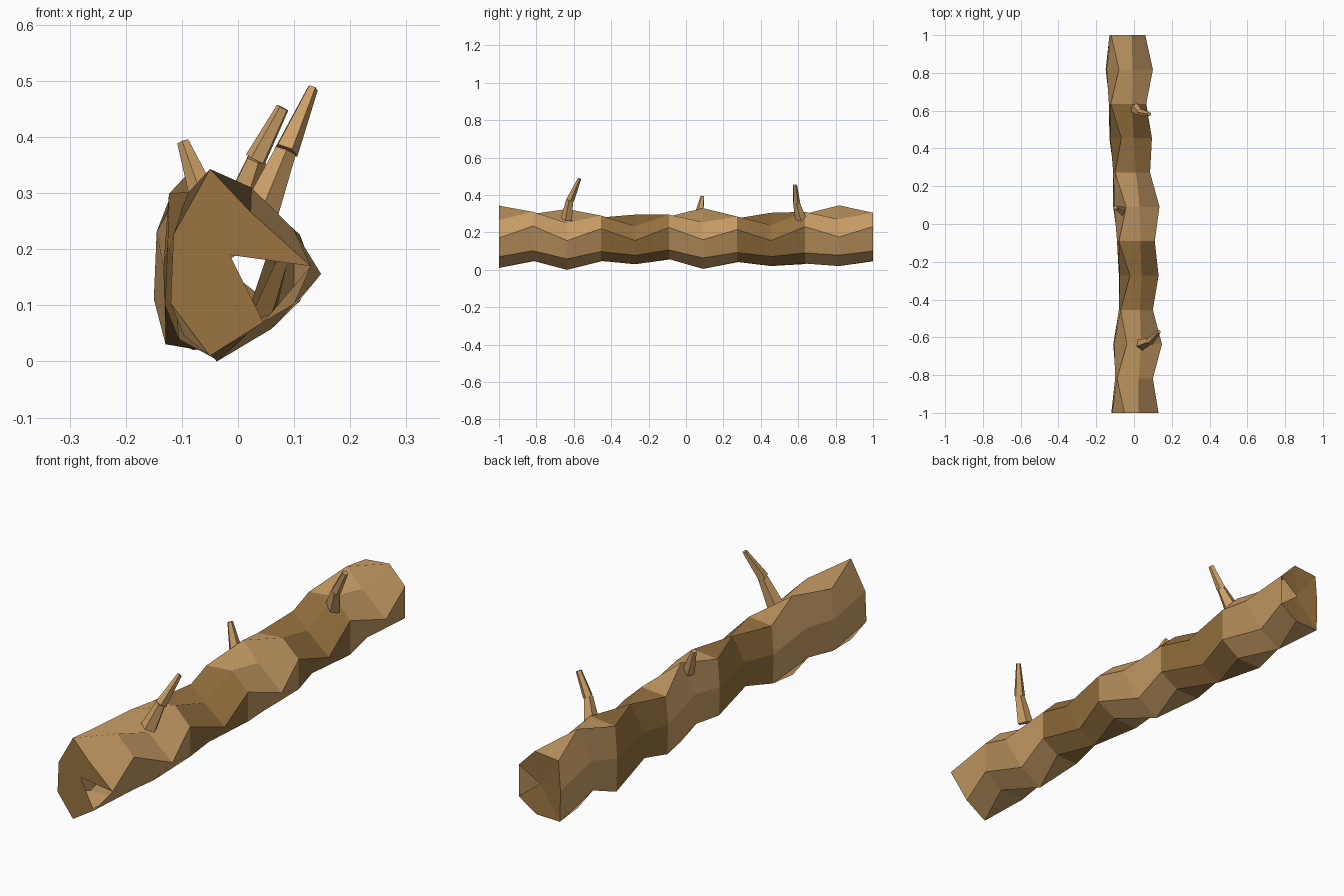
import bpy, bmesh
from mathutils import Vector

cube = bpy.data.objects.get("Cube")
if cube:
    bpy.data.objects.remove(cube)


def material(name, colour):
    m = bpy.data.materials.new(name)
    m.use_nodes = True
    m.diffuse_color = (*colour, 1)
    m.node_tree.nodes["Principled BSDF"].inputs["Base Color"].default_value = (*colour, 1)
    return m


LIGHT = material("light_bark", (0.60, 0.35, 0.135))
DARK = material("dark_bark", (0.32, 0.175, 0.052))


def finish(bm, name, mats):
    me = bpy.data.meshes.new(name)
    bm.to_mesh(me)
    bm.free()
    for m in mats:
        me.materials.append(m)
    ob = bpy.data.objects.new(name, me)
    bpy.context.collection.objects.link(ob)
    return ob


# Seven-sided cross-sections as fractions of each ring's bounds
EVEN = [(1, .48), (.57, .77), (.28, 1), (.02, .65), (0, .28), (.28, 0), (.66, .18)]
ODD = [(1, .72), (.62, 1), (.05, .96), (0, .5), (.02, .02), (.58, .03), (1, .23)]

# Ring bounds from front to back: left x, right x, bottom z, top z
RINGS = [
    (-.12, .13, .01, .343), (-.10, .10, .04, .31), (-.11, .148, .0, .325),
    (-.08, .10, .04, .29), (-.08, .13, .03, .295), (-.09, .11, .05, .295),
    (-.11, .135, .005, .33), (-.11, .085, .035, .285), (-.13, .095, .02, .305),
    (-.133, .065, .025, .31), (-.15, .10, .02, .345), (-.13, .06, .04, .305),
]

# Trunk: alternately twisted rings with broad bark bands
bm = bmesh.new()
rings = []
for i, (x0, x1, z0, z1) in enumerate(RINGS):
    y = -1 + 2 * i / (len(RINGS) - 1)
    rings.append([bm.verts.new((x0 + u * (x1 - x0), y, z0 + v * (z1 - z0)))
                  for u, v in (ODD if i % 2 else EVEN)])
for i, (a, b) in enumerate(zip(rings, rings[1:])):
    for j in range(7):
        k = (j + 1) % 7
        f = bm.faces.new((a[k], a[j], b[j], b[k]))
        f.material_index = 1 if i in (3, 4, 7, 8) else 0

# End caps: fans with one wedge broken away on the left side
for ring, centre, flip in ((rings[0], (-.015, -1, .19), False),
                           (rings[-1], (-.03, .99, .172), True)):
    c = bm.verts.new(centre)
    for j in range(6):
        tri = (c, ring[j], ring[j + 1])
        f = bm.faces.new(tri[::-1] if flip else tri)
        f.material_index = 1
bmesh.ops.recalc_face_normals(bm, faces=bm.faces)
finish(bm, "trunk", [LIGHT, DARK])


# Twigs: tapered five-sided segments with a small step at each joint
def twig(name, points, radii):
    bm = bmesh.new()
    for (p, q), (r, s) in zip(zip(points, points[1:]), radii):
        p, q = Vector(p), Vector(q)
        rot = (q - p).to_track_quat('Z', 'Y').to_matrix().to_4x4()
        rot.translation = (p + q) / 2
        bmesh.ops.create_cone(bm, cap_ends=True, segments=5, radius1=r,
                              radius2=s, depth=(q - p).length, matrix=rot)
    finish(bm, name, [LIGHT])


twig("front_twig", [(.042, -.637, .272), (.085, -.62, .375), (.133, -.57, .487)],
     [(.033, .02), (.023, .01)])
twig("back_twig", [(.0, .615, .27), (.032, .59, .36), (.08, .582, .452)],
     [(.032, .019), (.02, .012)])
twig("middle_twig", [(-.06, .07, .29), (-.098, .088, .392)], [(.026, .011)])
